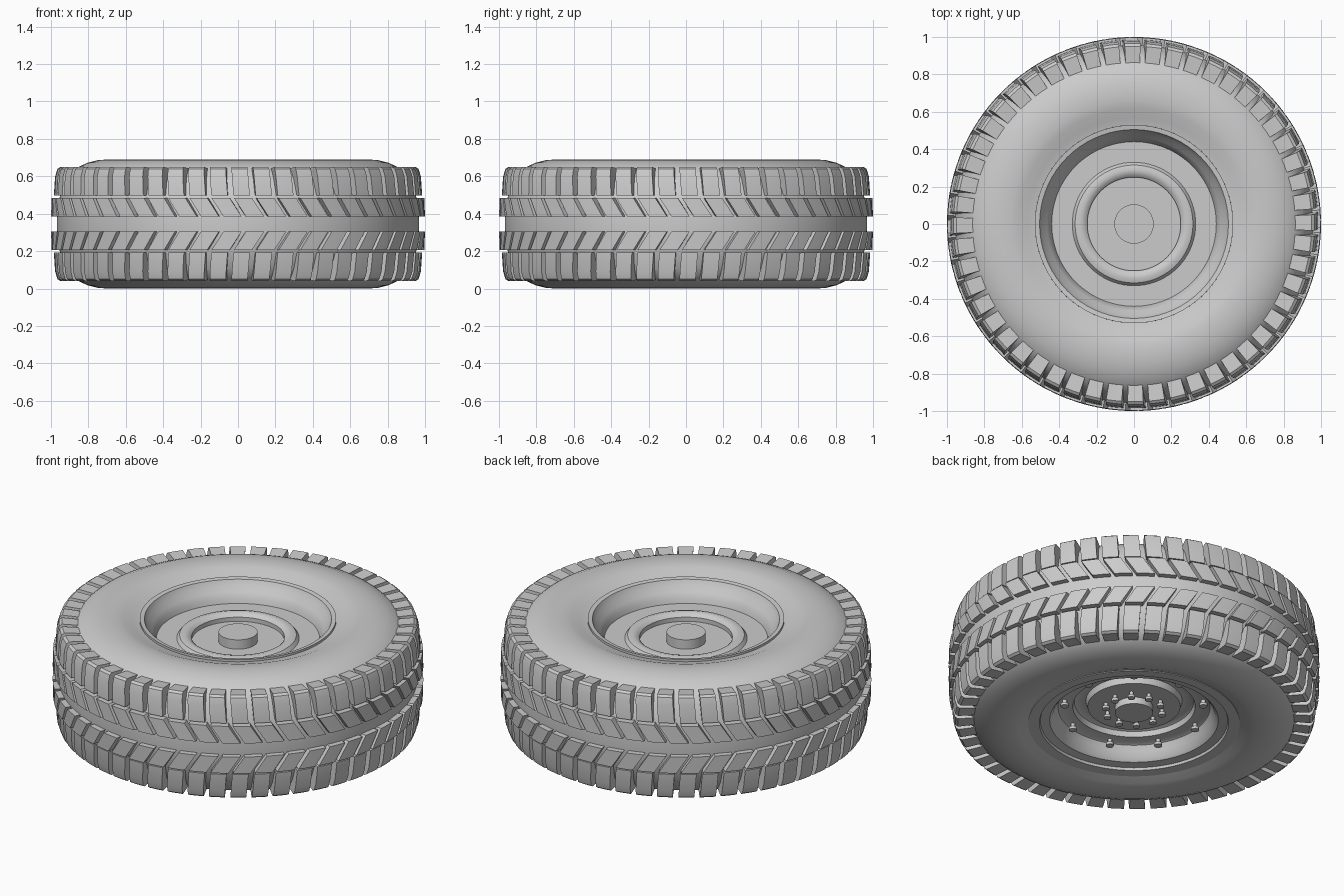
import bpy
import bmesh
from math import cos, sin, pi, tau, radians

cube = bpy.data.objects.get("Cube")
if cube:
    bpy.data.objects.remove(cube, do_unlink=True)

GREY = (0.6, 0.6, 0.6, 1.0)
grey = bpy.data.materials.new("plain_grey")
grey.use_nodes = True
grey.diffuse_color = GREY
grey.node_tree.nodes["Principled BSDF"].inputs["Base Color"].default_value = GREY

MID = 0.345      # height of the tyre's middle plane
BLOCKS = 52      # tread blocks per row
STEP = tau / BLOCKS


def finish(name, bm, angle):
    bmesh.ops.recalc_face_normals(bm, faces=bm.faces)
    mesh = bpy.data.meshes.new(name)
    bm.to_mesh(mesh)
    bm.free()
    mesh.materials.append(grey)
    obj = bpy.data.objects.new(name, mesh)
    bpy.context.collection.objects.link(obj)
    bpy.ops.object.select_all(action="DESELECT")
    obj.select_set(True)
    bpy.context.view_layer.objects.active = obj
    bpy.ops.object.shade_smooth_by_angle(angle=radians(angle))
    return obj


def lathe(name, profile, segments, closed, angle=32):
    """Spin a (radius, height) profile around the z axis."""
    bm = bmesh.new()
    verts = [bm.verts.new((r, 0, z)) for r, z in profile]
    pairs = list(zip(verts, verts[1:]))
    if closed:
        pairs.append((verts[-1], verts[0]))
    edges = [bm.edges.new(p) for p in pairs]
    bmesh.ops.spin(bm, geom=verts + edges, cent=(0, 0, 0), axis=(0, 0, 1),
                   angle=tau, steps=segments, use_duplicate=False)
    bmesh.ops.remove_doubles(bm, verts=bm.verts, dist=0.0002)
    return finish(name, bm, angle)


def tread_row(name, profile, width, slant, side):
    """Ring of blocks; slant turns the block about z as it leaves the middle."""
    bm = bmesh.new()
    for i in range(BLOCKS):
        centre = -pi / 2 + 0.02 + i * STEP
        loops = []
        for end in (-0.5, 0, 0.5):
            loop = []
            for r, h in profile:
                a = centre + end * width + slant * (0.15 - h)
                loop.append(bm.verts.new((r * cos(a), r * sin(a), MID + side * h)))
            loops.append(loop)
        n = len(profile)
        for la, lb in zip(loops, loops[1:]):
            for j in range(n):
                k = (j + 1) % n
                bm.faces.new((la[j], la[k], lb[k], lb[j]))
        bm.faces.new(loops[0][::-1])
        bm.faces.new(loops[-1])
    return finish(name, bm, 20)


def bolt_circle(name, count, radius, start, base, length, size):
    """Bolts pointing down: a thin shank with a wider head."""
    bm = bmesh.new()
    for i in range(count):
        a = start + i * tau / count
        x, y = radius * cos(a), radius * sin(a)
        for rad, depth, z in ((size * 0.55, length, base - length / 2),
                              (size, 0.016, base - length)):
            made = bmesh.ops.create_cone(bm, cap_ends=True, segments=10,
                                         radius1=rad, radius2=rad, depth=depth)
            bmesh.ops.translate(bm, verts=made["verts"], vec=(x, y, z))
    return finish(name, bm, 40)


# Tyre body: half section as (radius, height above middle), mirrored
half = [(0.53, 0.308), (0.57, 0.317), (0.62, 0.337), (0.66, 0.343), (0.70, 0.345),
        (0.75, 0.341), (0.80, 0.329), (0.85, 0.307), (0.89, 0.276), (0.92, 0.235),
        (0.94, 0.18), (0.955, 0.14), (0.965, 0.08), (0.968, 0.03)]
tyre = [(r, MID + h) for r, h in half] + [(r, MID - h) for r, h in reversed(half)]
lathe("tyre_body", tyre, 104, True)

# Tread blocks: shoulder and chevron rows on both sides of the centre groove
shoulder = [(0.84, 0.295), (0.95, 0.305), (0.965, 0.295), (0.978, 0.255),
            (0.985, 0.152), (0.92, 0.152), (0.84, 0.27)]
chevron = [(1.0, 0.04), (0.997, 0.14), (0.93, 0.14), (0.93, 0.04)]
for label, side in (("upper", 1), ("lower", -1)):
    tread_row(label + "_shoulder_blocks", shoulder, 0.089, 0.08, side)
    tread_row(label + "_chevron_blocks", chevron, 0.097, 0.65, side)

# Wheel rim: dished face with hub on top, recessed plate underneath
rim = [(0, 0.585), (0.105, 0.585), (0.105, 0.53), (0.25, 0.53), (0.25, 0.555),
       (0.265, 0.57), (0.29, 0.576), (0.315, 0.568), (0.33, 0.548),
       (0.44, 0.548), (0.448, 0.575), (0.465, 0.605), (0.49, 0.63), (0.505, 0.662),
       (0.53, 0.666), (0.53, 0.60), (0.55, 0.10), (0.57, 0.06), (0.57, 0.024),
       (0.51, 0.026), (0.505, 0.04), (0.455, 0.045), (0.44, 0.06), (0.425, 0.095),
       (0.41, 0.125), (0.40, 0.13), (0.33, 0.13), (0.322, 0.16), (0.30, 0.17),
       (0.26, 0.165), (0.25, 0.13), (0.102, 0.13), (0.102, 0.09), (0, 0.09)]
lathe("wheel_rim", rim, 72, False)

# Bolts on the underside
bolt_circle("outer_bolts", 9, 0.38, pi / 2, 0.135, 0.035, 0.022)
bolt_circle("inner_bolts", 10, 0.155, pi / 4, 0.135, 0.035, 0.02)
